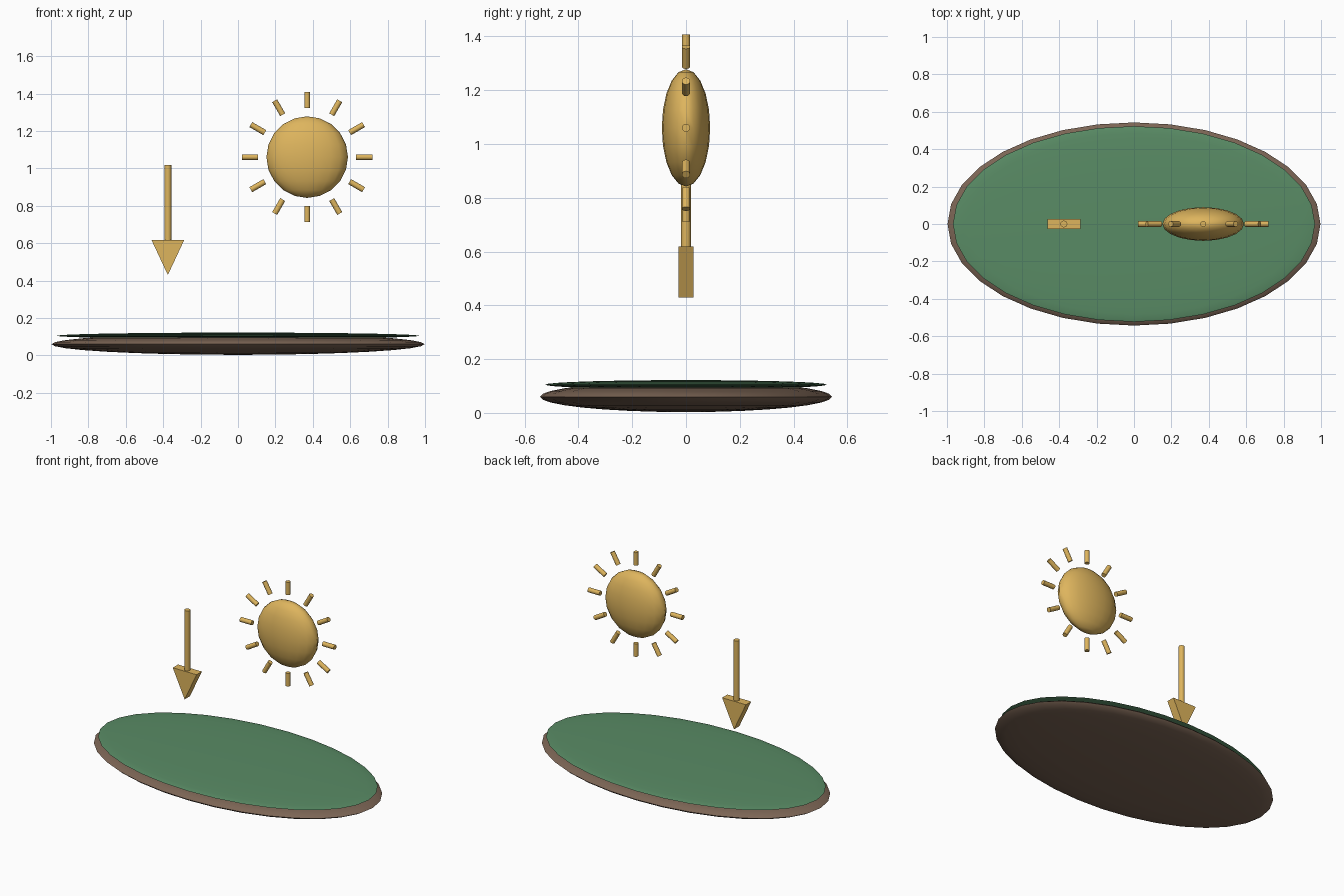
import bpy, bmesh, math
from mathutils import Vector

if "Cube" in bpy.data.objects:
    bpy.data.objects.remove(bpy.data.objects["Cube"])


def material(name, rgb):
    m = bpy.data.materials.new(name)
    m.diffuse_color = (*rgb, 1)
    m.use_nodes = True
    m.node_tree.nodes["Principled BSDF"].inputs["Base Color"].default_value = m.diffuse_color
    return m


GOLD = material("gold", (0.73, 0.46, 0.11))
GREEN = material("green", (0.10, 0.26, 0.13))
BROWN = material("brown", (0.20, 0.13, 0.09))


def finish(name, mat):
    ob = bpy.context.object
    ob.name = name
    ob.data.materials.append(mat)
    bpy.ops.object.transform_apply(location=False, rotation=True, scale=True)
    bpy.ops.object.shade_smooth_by_angle(angle=math.radians(40))
    return ob


def ellipsoid(name, loc, radii, segs, rings, mat):
    bpy.ops.mesh.primitive_uv_sphere_add(segments=segs, ring_count=rings, location=loc)
    bpy.context.object.scale = radii
    ob = finish(name, mat)
    ob.data.shade_smooth()


def rod(name, a, b, r, sides, mat):
    a, b = Vector(a), Vector(b)
    d = b - a
    bpy.ops.mesh.primitive_cylinder_add(vertices=sides, radius=r, depth=d.length,
                                        location=(a + b) / 2)
    bpy.context.object.rotation_euler = d.to_track_quat('Z', 'Y').to_euler()
    finish(name, mat)


# ground: soil disc with a thin grass layer on top
ellipsoid("soil", (0, 0, 0.06), (0.997, 0.543, 0.057), 32, 16, BROWN)
ellipsoid("grass", (0, 0, 0.105), (0.968, 0.523, 0.017), 32, 16, GREEN)

# sun disc and its ring of rays
SX, SZ = 0.37, 1.06
ellipsoid("sun", (SX, 0, SZ), (0.218, 0.09, 0.218), 20, 10, GOLD)
for i in range(12):
    t = i * math.tau / 12
    c, s = math.cos(t), math.sin(t)
    rod(f"sun_ray_{i + 1}", (SX + 0.262 * c, 0, SZ + 0.262 * s),
        (SX + 0.348 * c, 0, SZ + 0.348 * s), 0.0153, 12, GOLD)

# downward arrow: round shaft and triangular prism head
AX = -0.375
rod("arrow_shaft", (AX, 0, 0.61), (AX, 0, 1.018), 0.0185, 12, GOLD)
bm = bmesh.new()
tri = [(AX - 0.088, 0.618), (AX, 0.43), (AX + 0.088, 0.618)]
face = bm.faces.new([bm.verts.new((x, -0.028, z)) for x, z in tri])
ext = bmesh.ops.extrude_face_region(bm, geom=[face])
bmesh.ops.translate(bm, vec=(0, 0.056, 0),
                    verts=[g for g in ext["geom"] if isinstance(g, bmesh.types.BMVert)])
bmesh.ops.recalc_face_normals(bm, faces=bm.faces)
mesh = bpy.data.meshes.new("arrow_head")
bm.to_mesh(mesh)
bm.free()
mesh.materials.append(GOLD)
bpy.context.collection.objects.link(bpy.data.objects.new("arrow_head", mesh))
